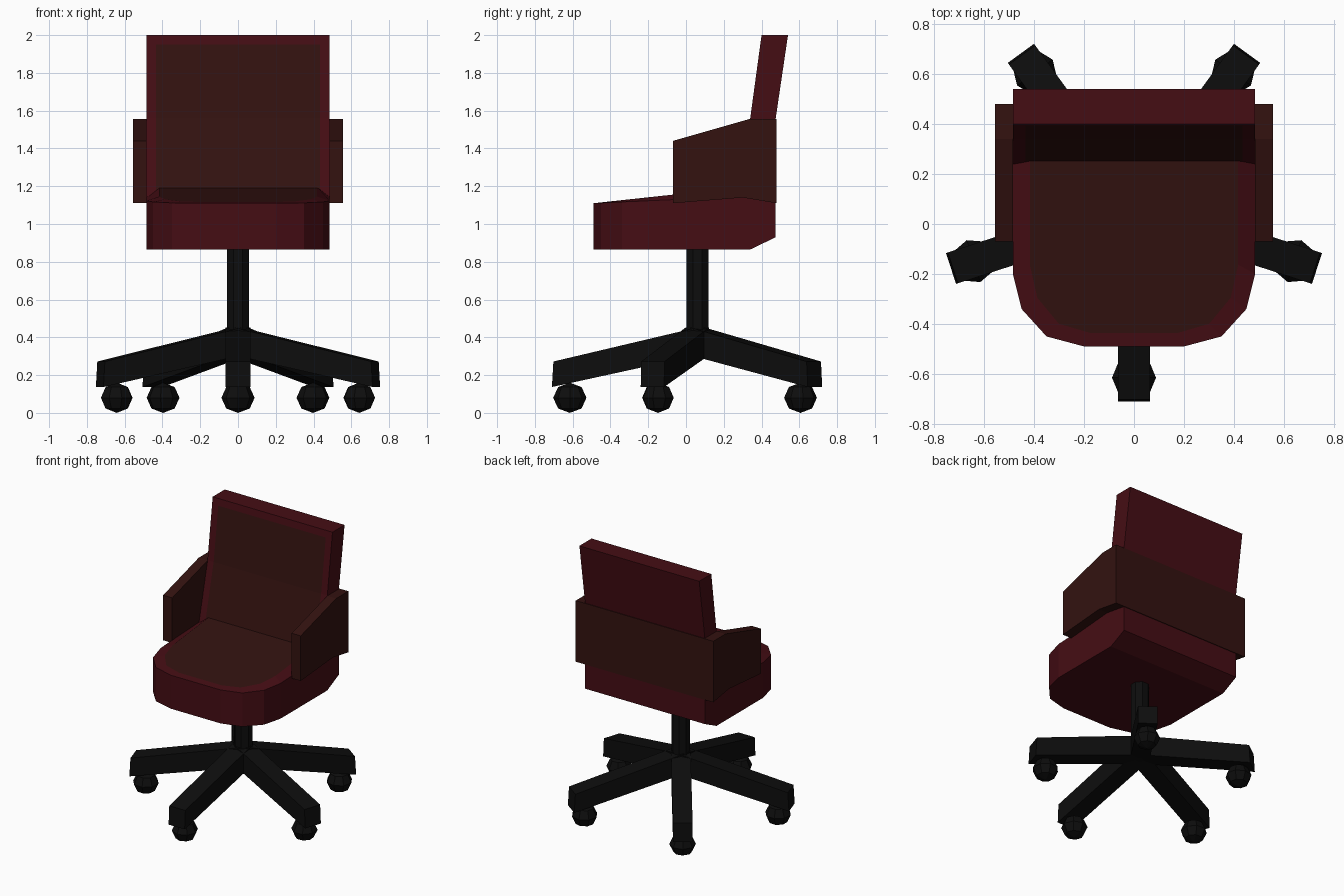
import bpy, bmesh, math
from mathutils import Matrix

if "Cube" in bpy.data.objects:
    bpy.data.objects.remove(bpy.data.objects["Cube"])

HUB_Y = 0.06


def material(name, rgb):
    m = bpy.data.materials.new(name)
    m.diffuse_color = (*rgb, 1)
    m.use_nodes = True
    m.node_tree.nodes["Principled BSDF"].inputs["Base Color"].default_value = m.diffuse_color
    return m


RED = material("red_fabric", (0.06, 0.004, 0.007))
BROWN = material("dark_brown", (0.033, 0.006, 0.005))
BLACK = material("black_plastic", (0.004, 0.004, 0.004))


def finish(name, bm, *mats):
    bmesh.ops.recalc_face_normals(bm, faces=bm.faces[:])
    me = bpy.data.meshes.new(name)
    bm.to_mesh(me)
    bm.free()
    for m in mats:
        me.materials.append(m)
    ob = bpy.data.objects.new(name, me)
    bpy.context.collection.objects.link(ob)
    return ob


def prism(profile, x0, x1):
    """Extrude a (y, z) profile from x0 to x1."""
    bm = bmesh.new()
    a, b = ([bm.verts.new((x, y, z)) for y, z in profile] for x in (x0, x1))
    n = len(profile)
    bm.faces.new(a)
    bm.faces.new(b)
    for i in range(n):
        j = (i + 1) % n
        bm.faces.new((a[i], a[j], b[j], b[i]))
    bm.normal_update()
    return bm


# Seat: rounded front, chamfered rear underside, sloping cushion inset in a rim
half = [(0.2, -0.49), (0.35, -0.45), (0.45, -0.34), (0.485, -0.2), (0.485, 0.34), (0.485, 0.475)]
outline = half + [(-x, y) for x, y in reversed(half)]
bm = bmesh.new()
low = [bm.verts.new((x, y, 0.93 if y > 0.4 else 0.865)) for x, y in outline]
rim = [bm.verts.new((x, y, 1.11 + 0.045 * (y + 0.49))) for x, y in outline]
top = []
for x, y in outline:
    yi = 0.475 + (y - 0.475) * 0.945
    top.append(bm.verts.new((x * 0.86, yi, 1.11 + 0.108 * (yi + 0.49))))
n = len(outline)
for lower, upper in ((low, rim), (rim, top)):
    for i in range(n):
        j = (i + 1) % n
        bm.faces.new((lower[i], lower[j], upper[j], upper[i]))
bm.faces.new(low[:5] + low[7:])
bm.faces.new(low[4:8])
bm.faces.new(top).material_index = 1
finish("seat", bm, RED, BROWN)

# Backrest: leaning slab with an inset cushion on its front
bm = prism([(0.23, 1.10), (0.34, 1.56), (0.40, 2.0), (0.54, 2.0), (0.475, 1.56), (0.475, 1.10)], -0.485, 0.485)
bmesh.ops.recalc_face_normals(bm, faces=bm.faces[:])
front = [f for f in bm.faces if f.normal.y < -0.7]
bmesh.ops.inset_region(bm, faces=front, thickness=0.05, use_even_offset=True)
for f in front:
    f.material_index = 1
finish("backrest", bm, RED, BROWN)

# Armrests and the band joining them behind the back
arm = [(-0.07, 1.11), (-0.07, 1.44), (0.34, 1.557), (0.48, 1.557), (0.48, 1.11), (0.3, 1.14)]
for side, s in (("left", -1), ("right", 1)):
    finish(side + "_armrest", prism(arm, s * 0.484, s * 0.557), BROWN)
finish("rear_band", prism([(0.40, 1.11), (0.40, 1.557), (0.48, 1.557), (0.48, 1.11)], -0.484, 0.484), BROWN)

# Column
bm = bmesh.new()
bmesh.ops.create_cone(bm, cap_ends=True, segments=8, radius1=0.063, radius2=0.063, depth=0.6,
                      matrix=Matrix.Translation((0, HUB_Y, 0.6)) @ Matrix.Rotation(math.pi / 8, 4, 'Z'))
finish("column", bm, BLACK)

# Five-star base with a faceted caster under each leg
leg = [(0, 0.305), (0, 0.452), (-0.762, 0.272), (-0.77, 0.137)]
for k in range(5):
    place = Matrix.Translation((0, HUB_Y, 0)) @ Matrix.Rotation(k * math.tau / 5, 4, 'Z')
    bm = prism(leg, -0.065, 0.065)
    bm.transform(place)
    finish(f"base_leg_{k + 1}", bm, BLACK)
    bm = bmesh.new()
    bmesh.ops.create_uvsphere(bm, u_segments=8, v_segments=4, radius=0.088)
    bm.transform(place @ Matrix.Translation((0, -0.675, 0.08)) @ Matrix.Diagonal((1, 1, 0.91, 1)))
    finish(f"caster_{k + 1}", bm, BLACK)
